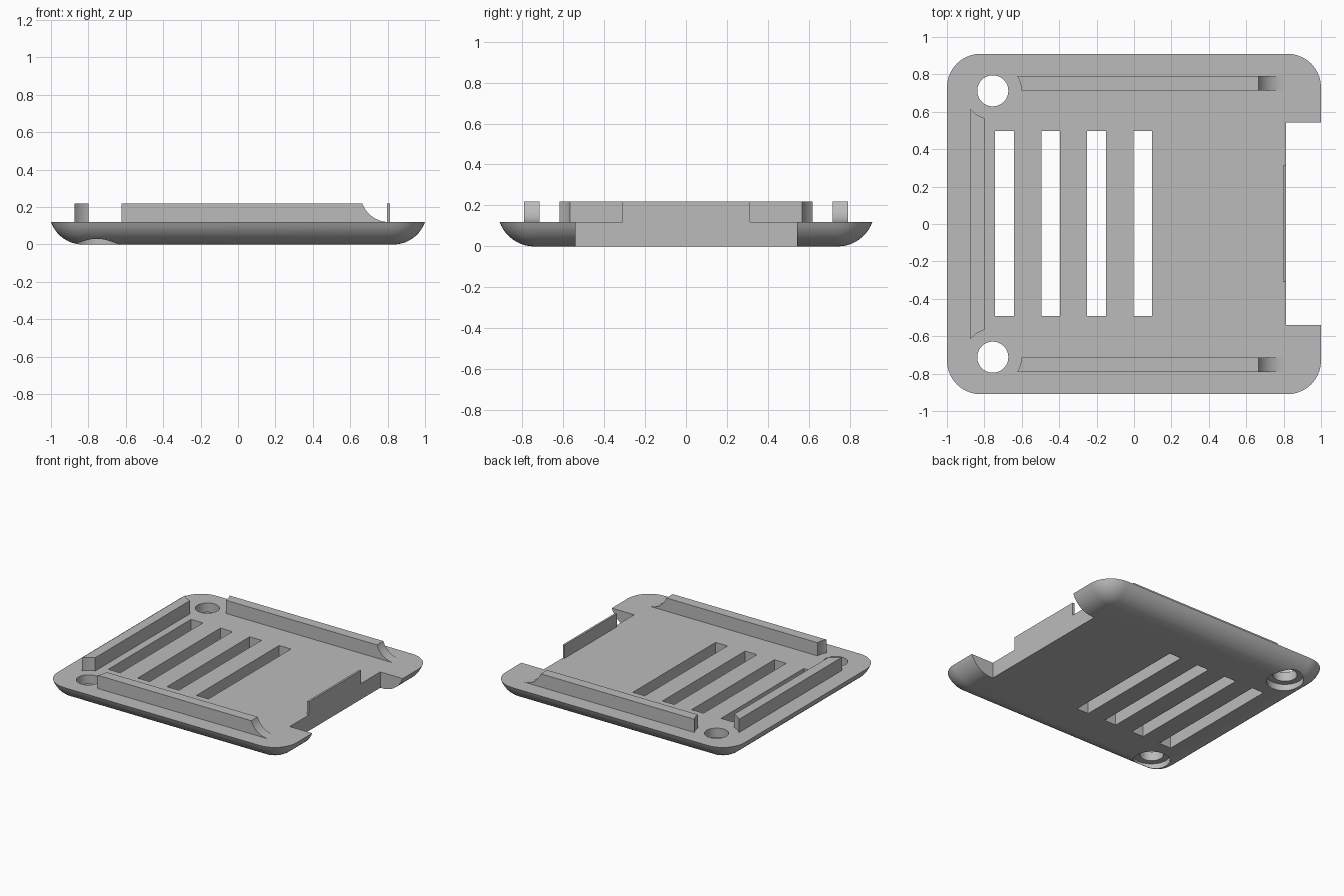
import bpy, bmesh, math

if "Cube" in bpy.data.objects:
    bpy.data.objects.remove(bpy.data.objects["Cube"])

grey = bpy.data.materials.new("light_grey")
grey.diffuse_color = (0.5, 0.5, 0.5, 1)
grey.use_nodes = True
grey.node_tree.nodes["Principled BSDF"].inputs["Base Color"].default_value = grey.diffuse_color

HALF_Y, TOP, RAIL_TOP = 0.91, 0.12, 0.22
HOLE_X, HOLE_Y = -0.755, 0.712


def make(name, bm):
    bmesh.ops.recalc_face_normals(bm, faces=bm.faces)
    me = bpy.data.meshes.new(name)
    bm.to_mesh(me)
    bm.free()
    me.materials.append(grey)
    ob = bpy.data.objects.new(name, me)
    bpy.context.collection.objects.link(ob)
    return ob


def loft(name, rings):
    """Closed solid through a stack of matching rings."""
    bm = bmesh.new()
    rows = [[bm.verts.new(p) for p in r] for r in rings]
    n = len(rows[0])
    for a, b in zip(rows, rows[1:]):
        for i in range(n):
            bm.faces.new((a[i], a[(i + 1) % n], b[(i + 1) % n], b[i]))
    bm.faces.new(rows[0][::-1])
    bm.faces.new(rows[-1])
    return make(name, bm)


def box(name, x0, x1, y0, y1, z0, z1):
    return loft(name, [[(x0, y0, z), (x1, y0, z), (x1, y1, z), (x0, y1, z)] for z in (z0, z1)])


def cylinder(name, x, y, r, z0, z1, n=48):
    ang = [2 * math.pi * i / n for i in range(n)]
    return loft(name, [[(x + r * math.cos(a), y + r * math.sin(a), z) for a in ang] for z in (z0, z1)])


def cut(ob, cutters):
    for c in cutters:
        m = ob.modifiers.new("cut", 'BOOLEAN')
        m.operation, m.solver, m.object = 'DIFFERENCE', 'EXACT', c
    dg = bpy.context.evaluated_depsgraph_get()
    me = bpy.data.meshes.new_from_object(ob.evaluated_get(dg))
    ob.modifiers.clear()
    ob.data = me
    for c in cutters:
        bpy.data.objects.remove(c)


def smooth(ob):
    bpy.ops.object.select_all(action='DESELECT')
    ob.select_set(True)
    bpy.context.view_layer.objects.active = ob
    bpy.ops.object.shade_smooth_by_angle(angle=math.radians(30))


def rounded_ring(inset, z, corner=0.18, steps=10):
    r = corner - inset
    pts = []
    for k, (sx, sy) in enumerate([(1, 1), (-1, 1), (-1, -1), (1, -1)]):
        for i in range(steps + 1):
            a = math.pi / 2 * (k + i / steps)
            pts.append((sx * (1 - corner) + r * math.cos(a),
                        sy * (HALF_Y - corner) + r * math.sin(a), z))
    return pts


# Base plate with a rounded underside edge
R = 0.18
depth = math.sqrt(R * R - (R - TOP) ** 2)
end = math.asin(depth / R)
rings = []
for i in range(11):
    t = end * i / 10
    rings.append(rounded_ring(depth - R * math.sin(t), R - R * math.cos(t)))
plate = loft("base_plate", rings)

# Vent slots, connector notch, screw holes with counterbores
cutters = [box("slot_cutter", x, x + 0.1, -0.493, 0.497, -0.1, 0.3)
           for x in (-0.742, -0.495, -0.25, -0.003)]
cutters.append(box("notch_cutter", 0.812, 1.2, -0.54, 0.543, -0.1, 0.3))
for s in (-1, 1):
    cutters.append(cylinder("hole_cutter", HOLE_X, s * HOLE_Y, 0.083, -0.1, 0.3))
    cutters.append(cylinder("bore_cutter", HOLE_X, s * HOLE_Y, 0.128, -0.1, 0.05))
cut(plate, cutters)
smooth(plate)

# Side rails: concave ramp at one end, scooped around the screw at the other
ramp_r = 0.15
a0 = math.acos((ramp_r - (RAIL_TOP - TOP)) / ramp_r)
ramp = [(0.806 - ramp_r * math.sin(a0 * i / 10), TOP + ramp_r * (1 - math.cos(a0 * i / 10)))
        for i in range(11)]
profile = [(-0.7, TOP)] + ramp + [(-0.7, RAIL_TOP)]
for s, name in ((-1, "front_rail"), (1, "back_rail")):
    rail = loft(name, [[(x, s * y, z) for x, z in profile] for y in (0.714, 0.79)])
    cut(rail, [cylinder("scoop", HOLE_X, s * HOLE_Y, 0.153, 0, 0.4)])
    smooth(rail)

# End rail, scooped at both ends
rail = box("left_rail", -0.875, -0.8, -0.65, 0.65, TOP, RAIL_TOP)
cut(rail, [cylinder("scoop", HOLE_X, s * HOLE_Y, 0.153, 0, 0.4) for s in (-1, 1)])
smooth(rail)

# Thin tab standing beside the notch
box("connector_tab", 0.797, 0.812, -0.31, 0.313, TOP, RAIL_TOP)
